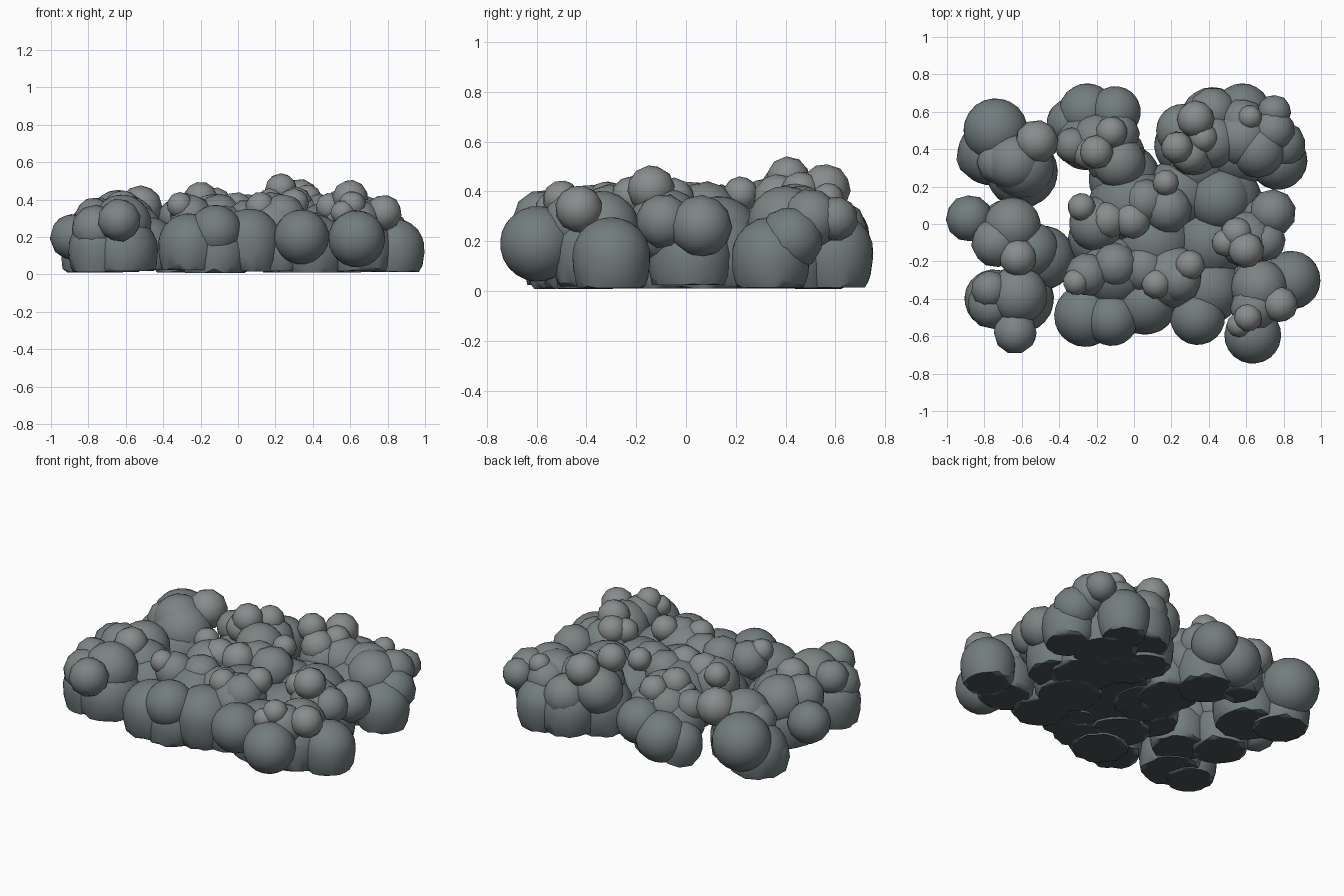
import bpy, bmesh, math, random
from mathutils import Matrix, Euler

random.seed(4)


def material(name, c):
    m = bpy.data.materials.new(name)
    m.diffuse_color = (*c, 1)
    return m


# Slate for low puffs, paler grey for the crowns, dark for the underside
MATS = [material("slate", (0.17, 0.205, 0.21)),
        material("mid_grey", (0.20, 0.23, 0.23)),
        material("pale_grey", (0.25, 0.265, 0.265)),
        material("dark_underside", (0.07, 0.085, 0.09))]


def puff(bm, x, y, z, r):
    """One low-poly ball; low balls have their lower half stretched onto a flat floor."""
    spin = Euler([random.uniform(0, 6.28) for _ in range(3)]).to_matrix().to_4x4()
    verts = bmesh.ops.create_icosphere(bm, subdivisions=3 if r > 0.13 else 2, radius=r * 1.015,
                                       matrix=Matrix.Translation((x, y, z)) @ spin)["verts"]
    floor = random.uniform(0.008, 0.028)
    low = z - r < floor
    if low:
        for v in verts:
            if v.co.z < z:
                v.co.z = max(floor, z - 1.7 * (z - v.co.z))
    level = 0 if z < 0.24 else 1 if z < 0.33 else 2
    for f in {f for v in verts for f in v.link_faces}:
        flat = low and all(v.co.z < floor + 0.001 for v in f.verts)
        f.material_index = 3 if flat else level


def cluster(name, puffs):
    bm = bmesh.new()
    for p in puffs:
        puff(bm, *p)
    me = bpy.data.meshes.new(name)
    bm.to_mesh(me)
    bm.free()
    for m in MATS:
        me.materials.append(m)
    ob = bpy.data.objects.new(name, me)
    bpy.context.collection.objects.link(ob)
    bpy.ops.object.select_all(action='DESELECT')
    ob.select_set(True)
    bpy.context.view_layer.objects.active = ob
    bpy.ops.object.shade_smooth_by_angle(angle=math.radians(40))


# Each puff is x, y, z, radius; large base puffs first, crowns last
cluster("back_left_cloud", [
    (-.77, .38, .13, .17), (-.60, .28, .14, .19), (-.83, .36, .12, .12),
    (-.74, .50, .22, .17), (-.60, .31, .25, .17), (-.64, .33, .30, .15),
    (-.72, .33, .28, .12), (-.52, .44, .36, .115)])

cluster("left_cloud", [
    (-.67, -.04, .14, .17), (-.49, -.18, .14, .17), (-.88, .03, .20, .125),
    (-.65, -.01, .26, .15), (-.55, -.14, .22, .15), (-.74, -.10, .28, .13),
    (-.62, -.18, .35, .10)])

cluster("front_left_cloud", [
    (-.61, -.40, .13, .18), (-.75, -.40, .14, .155), (-.62, -.38, .27, .155),
    (-.76, -.43, .24, .13), (-.77, -.35, .31, .10), (-.635, -.58, .29, .115)])

cluster("front_middle_cloud", [
    (-.26, -.49, .16, .165), (-.12, -.51, .23, .14), (-.12, -.45, .12, .18),
    (.06, -.42, .18, .17), (.34, -.50, .20, .145), (.40, -.35, .14, .18),
    (.20, -.35, .13, .17), (.20, -.28, .24, .17),
    (-.10, -.25, .18, .20), (-.25, -.27, .31, .115), (-.10, -.22, .31, .12),
    (.05, -.24, .27, .13), (.24, -.30, .31, .12),
    (-.31, -.31, .37, .07), (.12, -.32, .36, .08), (.30, -.22, .38, .08)])

cluster("centre_cloud", [
    (-.02, .10, .17, .22), (-.05, .24, .14, .19), (.10, -.10, .14, .22),
    (-.18, -.08, .14, .17), (.40, -.10, .13, .20), (.48, .13, .14, .20),
    (.24, .16, .15, .19), (-.20, 0, .26, .145), (.18, .08, .31, .13),
    (.46, .13, .21, .17), (-.14, .02, .33, .10), (-.01, .02, .34, .10),
    (.06, .12, .31, .12), (-.28, .09, .36, .075), (.17, .22, .39, .07)])

cluster("back_middle_cloud", [
    (-.16, .45, .15, .18), (-.25, .60, .16, .15), (-.10, .60, .22, .135),
    (-.34, .54, .13, .13), (-.26, .44, .20, .15), (-.10, .36, .20, .16),
    (-.08, .33, .28, .14), (-.20, .46, .28, .13), (-.10, .48, .27, .13),
    (-.33, .42, .31, .095), (-.24, .38, .34, .09),
    (-.20, .385, .405, .09), (-.12, .49, .38, .085)])

cluster("back_right_cloud", [
    (.28, .42, .15, .17), (.34, .32, .15, .18), (.55, .40, .15, .20),
    (.58, .60, .16, .15), (.42, .56, .15, .17), (.77, .34, .14, .155),
    (.42, .60, .24, .13), (.26, .50, .28, .14), (.32, .40, .29, .14),
    (.42, .44, .29, .14), (.58, .46, .26, .16), (.66, .40, .27, .15),
    (.79, .42, .21, .13), (.74, .50, .29, .12), (.30, .37, .37, .10),
    (.58, .55, .28, .12), (.75, .60, .29, .09), (.33, .56, .41, .10),
    (.23, .41, .455, .085), (.37, .46, .40, .08), (.62, .57, .37, .065)])

cluster("right_cloud", [
    (.60, .02, .14, .17), (.74, .06, .26, .125), (.60, -.08, .26, .15),
    (.70, -.09, .28, .11), (.49, -.10, .36, .075), (.55, -.05, .37, .085),
    (.60, -.14, .41, .095)])

cluster("front_right_cloud", [
    (.66, -.36, .15, .17), (.84, -.30, .14, .155), (.635, -.595, .19, .15),
    (.67, -.34, .25, .15), (.64, -.45, .28, .125), (.78, -.43, .33, .095),
    (.61, -.50, .37, .075), (.56, -.54, .33, .065)])
